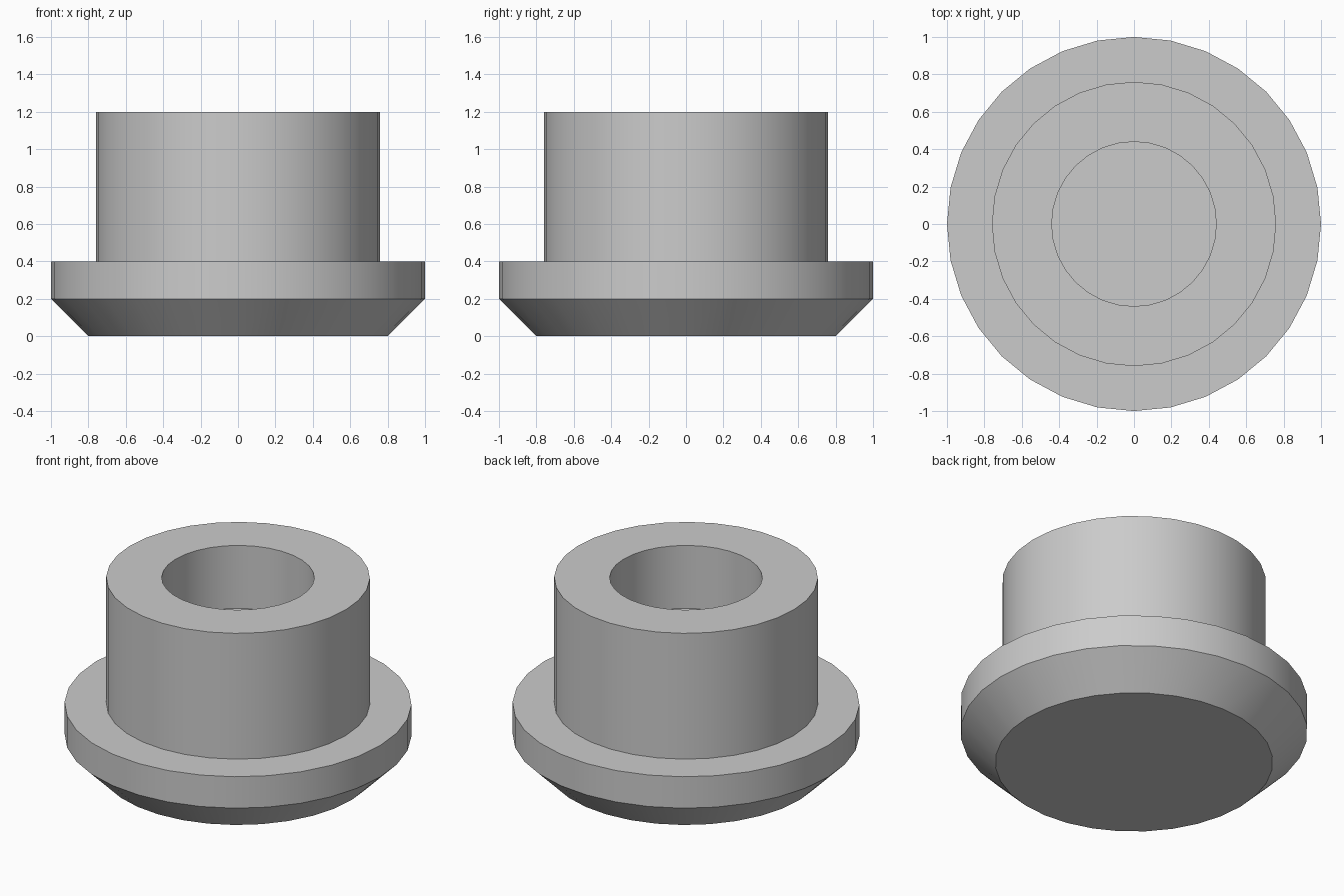
import bpy
import bmesh
import math
from mathutils import Matrix

cube = bpy.data.objects.get("Cube")
if cube:
    bpy.data.objects.remove(cube, do_unlink=True)

# Plain grey finish
grey = bpy.data.materials.new("plain grey")
grey.use_nodes = True
colour = (0.6, 0.6, 0.6, 1)
grey.diffuse_color = colour
grey.node_tree.nodes["Principled BSDF"].inputs["Base Color"].default_value = colour


def lathe(name, profile, sides=32):
    """Spin a (radius, height) profile that starts and ends on the axis."""
    bm = bmesh.new()
    verts = [bm.verts.new((r, 0, z)) for r, z in profile]
    edges = [bm.edges.new(pair) for pair in zip(verts, verts[1:])]
    bmesh.ops.spin(bm, geom=verts + edges, cent=(0, 0, 0), axis=(0, 0, 1),
                   angle=math.tau, steps=sides, use_merge=False)
    bmesh.ops.remove_doubles(bm, verts=bm.verts, dist=0.0001)
    bmesh.ops.recalc_face_normals(bm, faces=bm.faces)
    mesh = bpy.data.meshes.new(name)
    bm.to_mesh(mesh)
    bm.free()
    mesh.materials.append(grey)
    obj = bpy.data.objects.new(name, mesh)
    bpy.context.collection.objects.link(obj)
    bpy.ops.object.select_all(action='DESELECT')
    obj.select_set(True)
    bpy.context.view_layer.objects.active = obj
    bpy.ops.object.shade_smooth_by_angle(angle=math.radians(30))
    return obj


# Chamfered flange, plain stem and blind bore as one solid
lathe("flanged_plug", [
    (0, 0), (0.8, 0), (1, 0.2), (1, 0.4),
    (0.76, 0.4), (0.76, 1.2),
    (0.44, 1.2), (0.44, 0.8), (0, 0.8),
])
